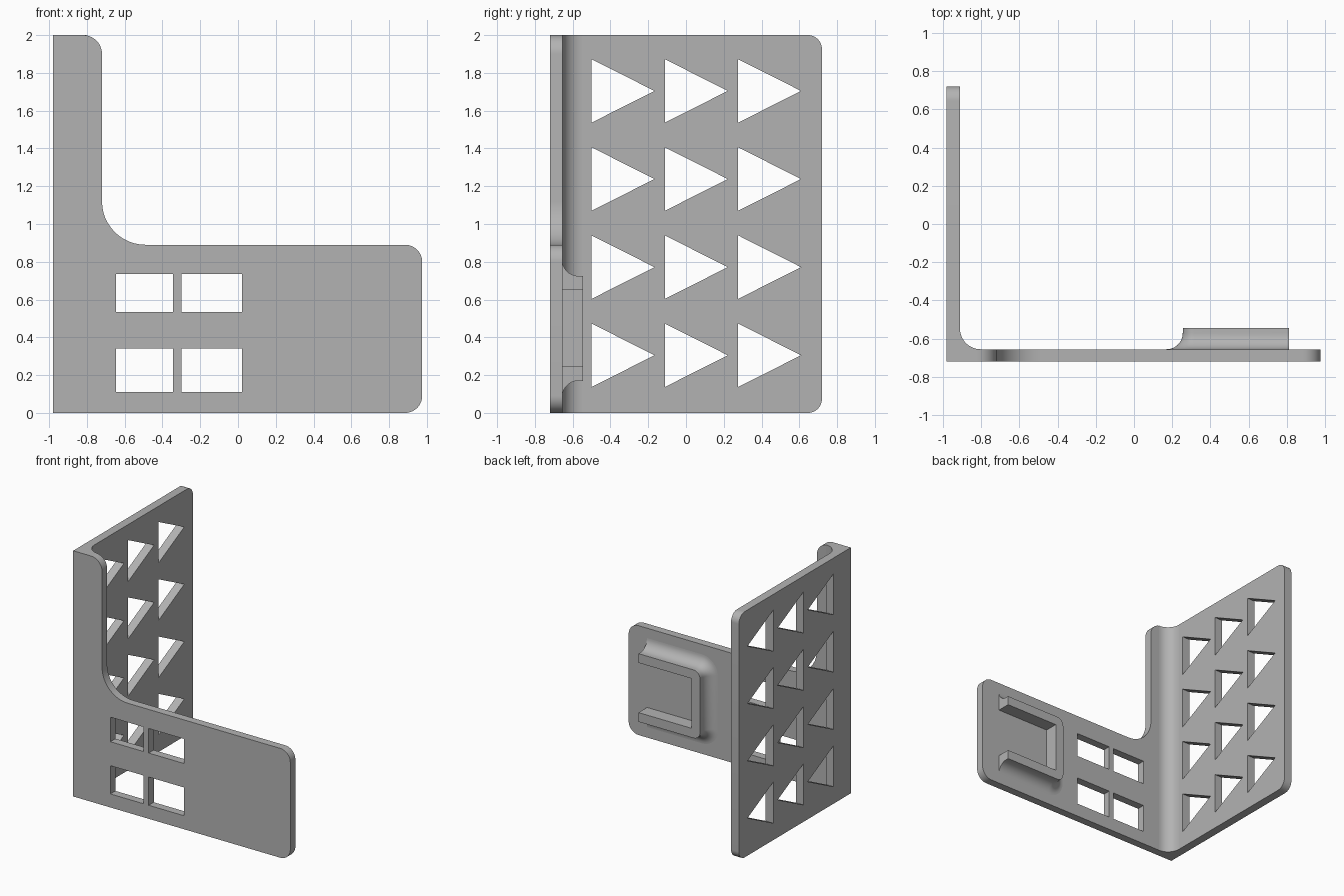
import bpy
import bmesh
from math import sin, cos, pi, radians
from mathutils import Vector

cube = bpy.data.objects.get("Cube")
if cube:
    bpy.data.objects.remove(cube, do_unlink=True)

GREY = (0.45, 0.45, 0.45, 1)
mat = bpy.data.materials.new("plain grey")
mat.use_nodes = True
mat.diffuse_color = GREY
mat.node_tree.nodes["Principled BSDF"].inputs["Base Color"].default_value = GREY

# Shared dimensions
LEFT, RIGHT, FRONT, BACK, TOP = -0.98, 0.975, -0.72, 0.72, 2.0
SIDE_IN, FRONT_IN = -0.91, -0.655     # inner faces of the two plates


def rounded(corners, steps=12):
    """Outline from (u, v, radius) right-angle corners."""
    out = []
    for i, (u, v, r) in enumerate(corners):
        p = Vector((u, v))
        if r == 0:
            out.append(p)
            continue
        a = (Vector(corners[i - 1][:2]) - p).normalized()
        b = (Vector(corners[(i + 1) % len(corners)][:2]) - p).normalized()
        c = p + (a + b) * r
        for k in range(steps + 1):
            t = pi / 2 * k / steps
            out.append(c - r * (b * cos(t) + a * sin(t)))
    return out


def finish(name, bm):
    bmesh.ops.recalc_face_normals(bm, faces=bm.faces)
    mesh = bpy.data.meshes.new(name)
    bm.to_mesh(mesh)
    bm.free()
    mesh.materials.append(mat)
    obj = bpy.data.objects.new(name, mesh)
    bpy.context.collection.objects.link(obj)
    bpy.ops.object.select_all(action='DESELECT')
    obj.select_set(True)
    bpy.context.view_layer.objects.active = obj
    bpy.ops.object.shade_smooth_by_angle(angle=radians(30))
    return obj


def plate(name, loops, place, push):
    """Fill an outline and its holes, then extrude along push."""
    bm = bmesh.new()
    for loop in loops:
        vs = [bm.verts.new(place(*p)) for p in loop]
        for i, v in enumerate(vs):
            bm.edges.new((vs[i - 1], v))
    bmesh.ops.triangle_fill(bm, edges=bm.edges[:], use_beauty=True,
                            normal=Vector(push).normalized())
    ext = bmesh.ops.extrude_face_region(bm, geom=bm.faces[:], use_keep_orig=True)
    moved = [g for g in ext["geom"] if isinstance(g, bmesh.types.BMVert)]
    bmesh.ops.translate(bm, verts=moved, vec=push)
    return finish(name, bm)


# Front plate: L outline with four rectangular windows
front_loops = [rounded([(LEFT, 0, 0), (RIGHT, 0, 0.09), (RIGHT, 0.89, 0.09),
                        (-0.72, 0.89, 0.23), (-0.72, TOP, 0.1), (LEFT, TOP, 0)])]
for x0, x1 in ((-0.645, -0.345), (-0.30, 0.02)):
    for z0, z1 in ((0.11, 0.34), (0.535, 0.735)):
        front_loops.append([(x0, z0), (x1, z0), (x1, z1), (x0, z1)])
plate("front_plate", front_loops, lambda x, z: (x, FRONT, z), (0, FRONT_IN - FRONT, 0))

# Side plate: tall panel with a grid of triangular holes
side_loops = [rounded([(FRONT_IN, 0, 0), (BACK, 0, 0.075),
                       (BACK, TOP, 0.075), (FRONT_IN, TOP, 0)])]
for col in range(3):
    for row in range(4):
        y, z = -0.5 + 0.388 * col, 0.305 + 0.4665 * row
        side_loops.append([(y, z - 0.168), (y + 0.333, z), (y, z + 0.168)])
plate("side_plate", side_loops, lambda y, z: (LEFT, y, z), (SIDE_IN - LEFT, 0, 0))

# Concave fillet along the inside corner
R = 0.108
fillet = [(SIDE_IN, FRONT_IN)] + [
    (SIDE_IN + R - R * sin(pi / 2 * k / 12), FRONT_IN + R - R * cos(pi / 2 * k / 12))
    for k in range(13)]
plate("corner_fillet", [fillet], lambda x, y: (x, y, 0), (0, 0, TOP))

# U-shaped clip on the back of the front plate, with a flared foot
FLARE, HEIGHT, END = 0.085, 0.11, 0.81
levels = [(0, HEIGHT)]
for k in range(11):
    a = pi / 2 * k / 10
    levels.append((FLARE - FLARE * cos(a), FLARE - FLARE * sin(a)))
levels.append((FLARE, -0.01))

bm = bmesh.new()
rings = []
for d, h in levels:
    outline = rounded([(END, 0.17 - d, 0), (0.255 - d, 0.17 - d, 0.06 + d),
                       (0.255 - d, 0.725 + d, 0.06 + d), (END, 0.725 + d, 0)])
    outline += [(END, 0.65), (0.33, 0.65), (0.33, 0.245), (END, 0.245)]
    rings.append([bm.verts.new((x, FRONT_IN + h, z)) for x, z in outline])
for lower, upper in zip(rings, rings[1:]):
    for i in range(len(lower)):
        bm.faces.new((lower[i - 1], lower[i], upper[i], upper[i - 1]))
bm.faces.new(rings[0])
bm.faces.new(rings[-1])
finish("back_clip", bm)
